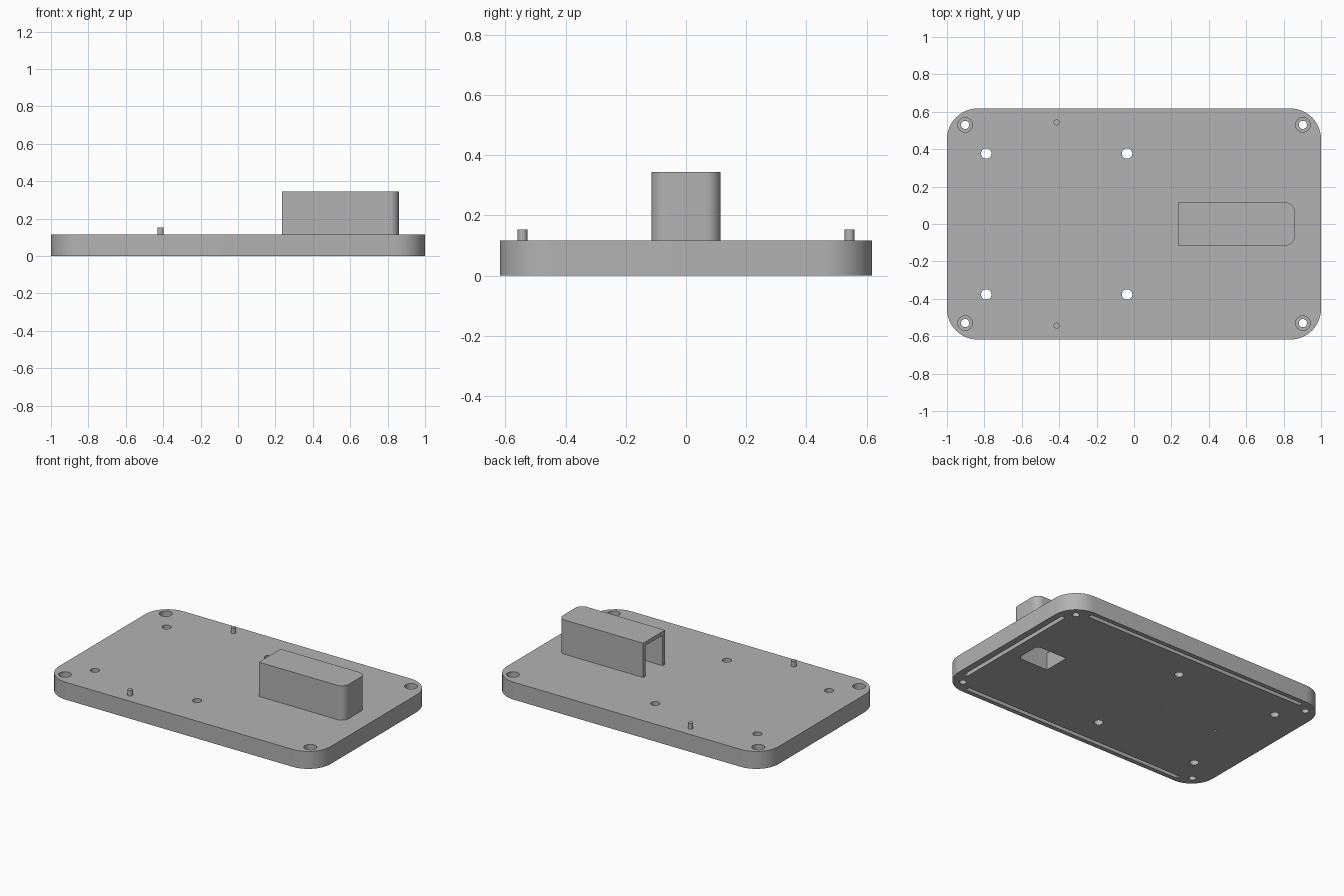
import bpy, bmesh, math

cube = bpy.data.objects.get("Cube")
if cube:
    bpy.data.objects.remove(cube)

grey = bpy.data.materials.new("plain grey")
grey.use_nodes = True
colour = (0.45, 0.45, 0.45, 1)
grey.diffuse_color = colour
grey.node_tree.nodes["Principled BSDF"].inputs["Base Color"].default_value = colour

T = 0.116          # plate thickness
HX, HY = 1.0, 0.618


def rounded(x0, x1, y0, y1, r_left, r_right, steps=12):
    """Counter-clockwise rectangle with separate corner radii at each x end."""
    pts = []
    corners = [(x1, y1, -1, -1, r_right), (x0, y1, 1, -1, r_left),
               (x0, y0, 1, 1, r_left), (x1, y0, -1, 1, r_right)]
    for i, (x, y, sx, sy, r) in enumerate(corners):
        if r == 0:
            pts.append((x, y))
            continue
        for k in range(steps + 1):
            a = math.pi / 2 * (i + k / steps)
            pts.append((x + sx * r + r * math.cos(a), y + sy * r + r * math.sin(a)))
    return pts


def circle(x, y, r, n=32):
    return [(x + r * math.cos(2 * math.pi * k / n),
             y + r * math.sin(2 * math.pi * k / n)) for k in range(n)]


def prism(name, outline, z0, z1):
    bm = bmesh.new()
    base = bm.faces.new([bm.verts.new((x, y, z0)) for x, y in outline])
    top = bmesh.ops.extrude_face_region(bm, geom=[base])["geom"]
    bmesh.ops.translate(bm, vec=(0, 0, z1 - z0),
                        verts=[v for v in top if isinstance(v, bmesh.types.BMVert)])
    bmesh.ops.recalc_face_normals(bm, faces=bm.faces)
    mesh = bpy.data.meshes.new(name)
    bm.to_mesh(mesh)
    bm.free()
    mesh.materials.append(grey)
    ob = bpy.data.objects.new(name, mesh)
    bpy.context.collection.objects.link(ob)
    return ob


def activate(ob):
    bpy.ops.object.select_all(action='DESELECT')
    ob.select_set(True)
    bpy.context.view_layer.objects.active = ob


def cut(target, outline, z0, z1):
    cutter = prism("cutter", outline, z0, z1)
    activate(target)
    mod = target.modifiers.new("cut", 'BOOLEAN')
    mod.operation, mod.solver, mod.object = 'DIFFERENCE', 'EXACT', cutter
    bpy.ops.object.modifier_apply(modifier=mod.name)
    bpy.data.objects.remove(cutter)


def smooth(ob):
    activate(ob)
    bpy.ops.object.shade_smooth_by_angle(angle=math.radians(30))


# Base plate with rounded corners
plate = prism("base_plate", rounded(-HX, HX, -HY, HY, 0.165, 0.165), 0, T)

for side in (-1, 1):
    # Counterbored corner screw holes
    for x in (-0.903, 0.903):
        cut(plate, circle(x, side * 0.53, 0.022), -0.1, T + 0.1)
        cut(plate, circle(x, side * 0.53, 0.039), T - 0.06, T + 0.1)
    # Mounting holes
    for x in (-0.79, -0.037):
        cut(plate, circle(x, side * 0.377, 0.028), -0.1, T + 0.1)
    # Long grooves in the underside
    y = side * 0.574
    cut(plate, rounded(-0.83, 0.83, y - 0.014, y + 0.014, 0, 0), -0.1, 0.05)

# End groove and two small blind holes in the underside
cut(plate, rounded(0.928, 0.956, -0.46, 0.46, 0, 0), -0.1, 0.05)
for x in (-0.64, -0.23):
    cut(plate, circle(x, 0, 0.008, 16), -0.1, 0.05)

# Opening under the cover
cut(plate, rounded(0.61, 0.835, -0.09, 0.09, 0, 0.03), -0.1, T + 0.1)
smooth(plate)

# Hollow cover, open at its inner end
cover = prism("cable_cover", rounded(0.235, 0.86, -0.115, 0.115, 0, 0.05), T, 0.344)
cut(cover, rounded(0.1, 0.835, -0.09, 0.09, 0, 0.03), T - 0.1, 0.319)
smooth(cover)

# Locating pins
for side, label in ((-1, "front"), (1, "back")):
    smooth(prism(label + "_pin", circle(-0.414, side * 0.543, 0.016), T - 0.01, 0.153))
